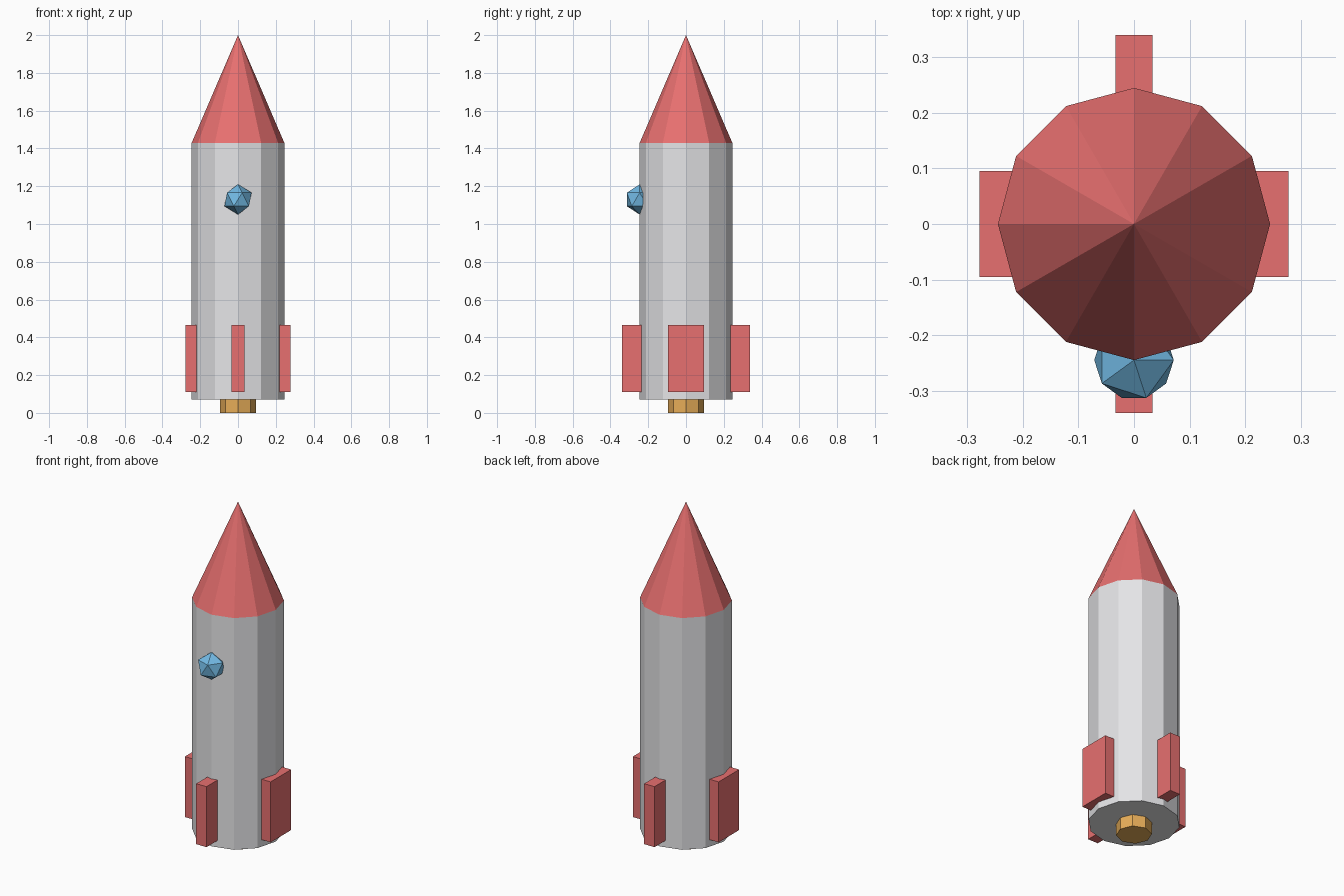
import bpy

cube = bpy.data.objects.get("Cube")
if cube:
    bpy.data.objects.remove(cube, do_unlink=True)


def make_material(name, rgb):
    mat = bpy.data.materials.new(name)
    mat.use_nodes = True
    color = (*rgb, 1.0)
    mat.diffuse_color = color
    for node in mat.node_tree.nodes:
        if node.type == 'BSDF_PRINCIPLED':
            node.inputs["Base Color"].default_value = color
    return mat


def finish(name, mat):
    obj = bpy.context.object
    obj.name = name
    obj.data.name = name
    obj.data.materials.append(mat)
    return obj


def add_tapered(name, mat, sides, r_bottom, r_top, z_bottom, z_top):
    bpy.ops.mesh.primitive_cone_add(
        vertices=sides, radius1=r_bottom, radius2=r_top,
        depth=z_top - z_bottom, location=(0, 0, (z_bottom + z_top) / 2))
    return finish(name, mat)


def add_box(name, mat, size, location):
    bpy.ops.mesh.primitive_cube_add(size=1, location=location)
    obj = finish(name, mat)
    for v in obj.data.vertices:
        v.co = [c * s for c, s in zip(v.co, size)]
    return obj


gray = make_material("light gray", (0.8, 0.8, 0.82))
red = make_material("red", (0.8, 0.16, 0.16))
blue = make_material("window blue", (0.17, 0.49, 0.78))
gold = make_material("nozzle gold", (0.8, 0.42, 0.1))

RADIUS = 0.245
BODY_BOTTOM, BODY_TOP = 0.07, 1.43

# Hull, nose and engine
add_tapered("body", gray, 12, RADIUS, RADIUS, BODY_BOTTOM, BODY_TOP)
add_tapered("nose_cone", red, 12, RADIUS, 0, BODY_TOP, 2.0)
add_tapered("nozzle", gold, 8, 0.095, 0.095, 0, BODY_BOTTOM + 0.05)

# Faceted porthole on the front
bpy.ops.mesh.primitive_ico_sphere_add(
    subdivisions=1, radius=0.08, location=(0, -RADIUS, 1.13))
finish("window", blue)

# Four identical fins, all sharing one orientation
FIN_SIZE = (0.067, 0.19, 0.355)
for side, x, y in (("left", 1, 0), ("right", -1, 0),
                   ("front", 0, -1), ("back", 0, 1)):
    add_box(side + "_fin", red, FIN_SIZE, (x * RADIUS, y * RADIUS, 0.288))
